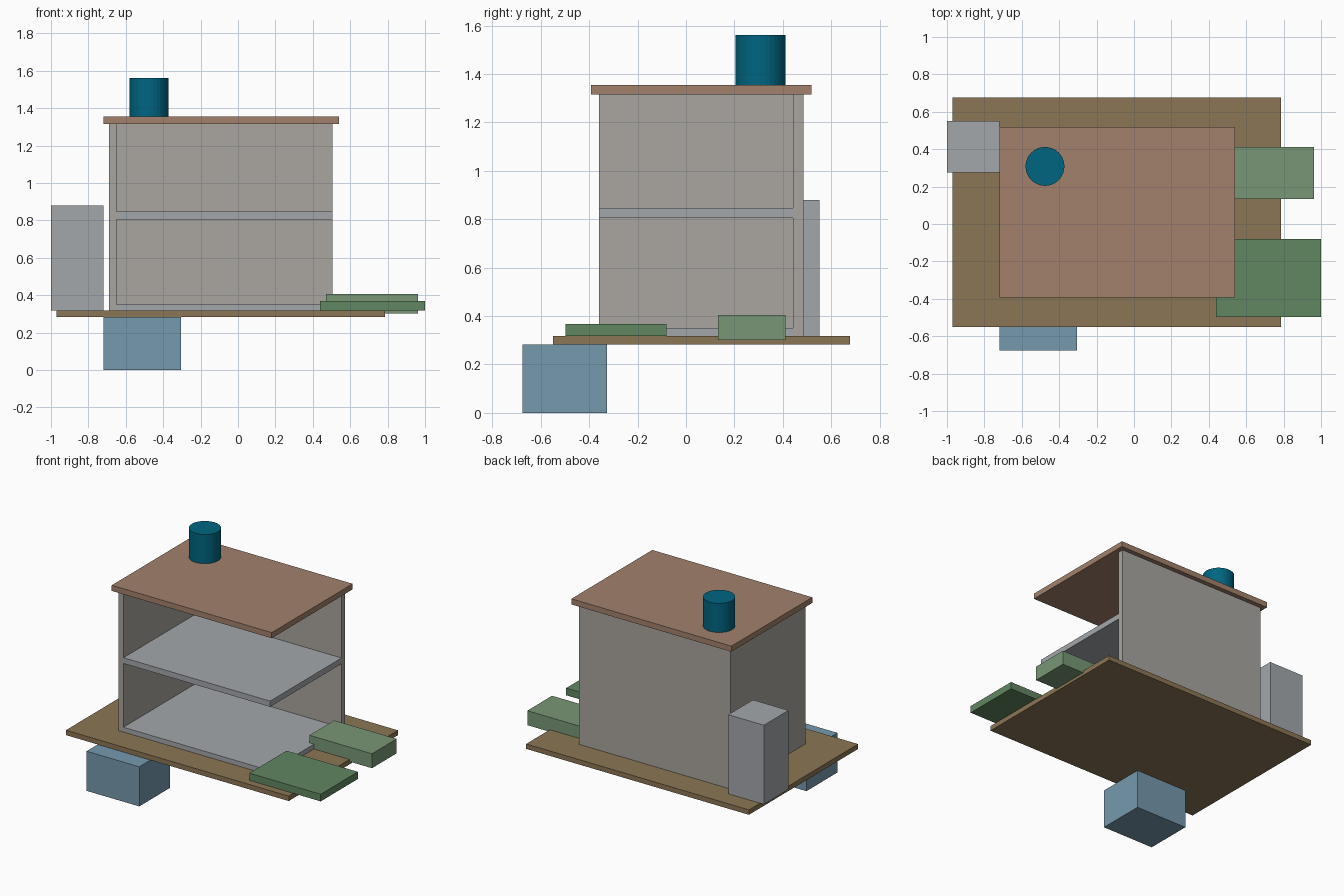
import bpy

if "Cube" in bpy.data.objects:
    bpy.data.objects.remove(bpy.data.objects["Cube"])


def material(name, r, g, b):
    m = bpy.data.materials.new(name)
    m.diffuse_color = (r, g, b, 1)
    m.use_nodes = True
    m.node_tree.nodes["Principled BSDF"].inputs["Base Color"].default_value = m.diffuse_color
    return m


def box(name, x, y, z, mat=None):
    """Box from (min, max) ranges on each axis."""
    ranges = (x, y, z)
    bpy.ops.mesh.primitive_cube_add(size=1, location=[(a + b) / 2 for a, b in ranges])
    ob = bpy.context.object
    ob.name = name
    ob.scale = [b - a for a, b in ranges]
    bpy.ops.object.transform_apply(location=False, rotation=False, scale=True)
    if mat:
        ob.data.materials.append(mat)
    return ob


earth = material("earth", 0.26, 0.18, 0.09)
wall = material("wall", 0.40, 0.38, 0.35)
slab = material("slab", 0.37, 0.39, 0.41)
tile = material("roof_tile", 0.36, 0.22, 0.15)
water = material("water_blue", 0.18, 0.32, 0.42)
dark_green = material("dark_green", 0.12, 0.24, 0.12)
light_green = material("light_green", 0.19, 0.31, 0.18)
tank_blue = material("tank_blue", 0.0, 0.13, 0.22)

# Ground plate and the block under its front edge
box("ground_plate", (-0.97, 0.785), (-0.55, 0.677), (0.282, 0.317), earth)
box("lower_block", (-0.72, -0.305), (-0.675, -0.327), (0, 0.282), water)

# Two walls, open at the front and right
box("left_wall", (-0.69, -0.65), (-0.36, 0.485), (0.317, 1.315), wall)
box("back_wall", (-0.65, 0.505), (0.443, 0.485), (0.317, 1.315), wall)

# Floors between the walls
for name, z in (("ground_floor", (0.317, 0.351)), ("upper_floor", (0.805, 0.846))):
    box(name, (-0.65, 0.505), (-0.36, 0.443), z, slab)

# Roof and tank
box("roof", (-0.72, 0.54), (-0.392, 0.518), (1.315, 1.355), tile)
bpy.ops.mesh.primitive_cylinder_add(vertices=32, radius=0.104, depth=0.207,
                                    location=(-0.476, 0.308, 1.4585))
tank = bpy.context.object
tank.name = "roof_tank"
tank.data.materials.append(tank_blue)

# Side cabinet and garden beds
box("side_cabinet", (-1.0, -0.72), (0.275, 0.552), (0.317, 0.88), slab)
box("front_garden_bed", (0.438, 1.0), (-0.498, -0.08), (0.317, 0.368), dark_green)
box("rear_garden_bed", (0.47, 0.962), (0.133, 0.411), (0.302, 0.405), light_green)
